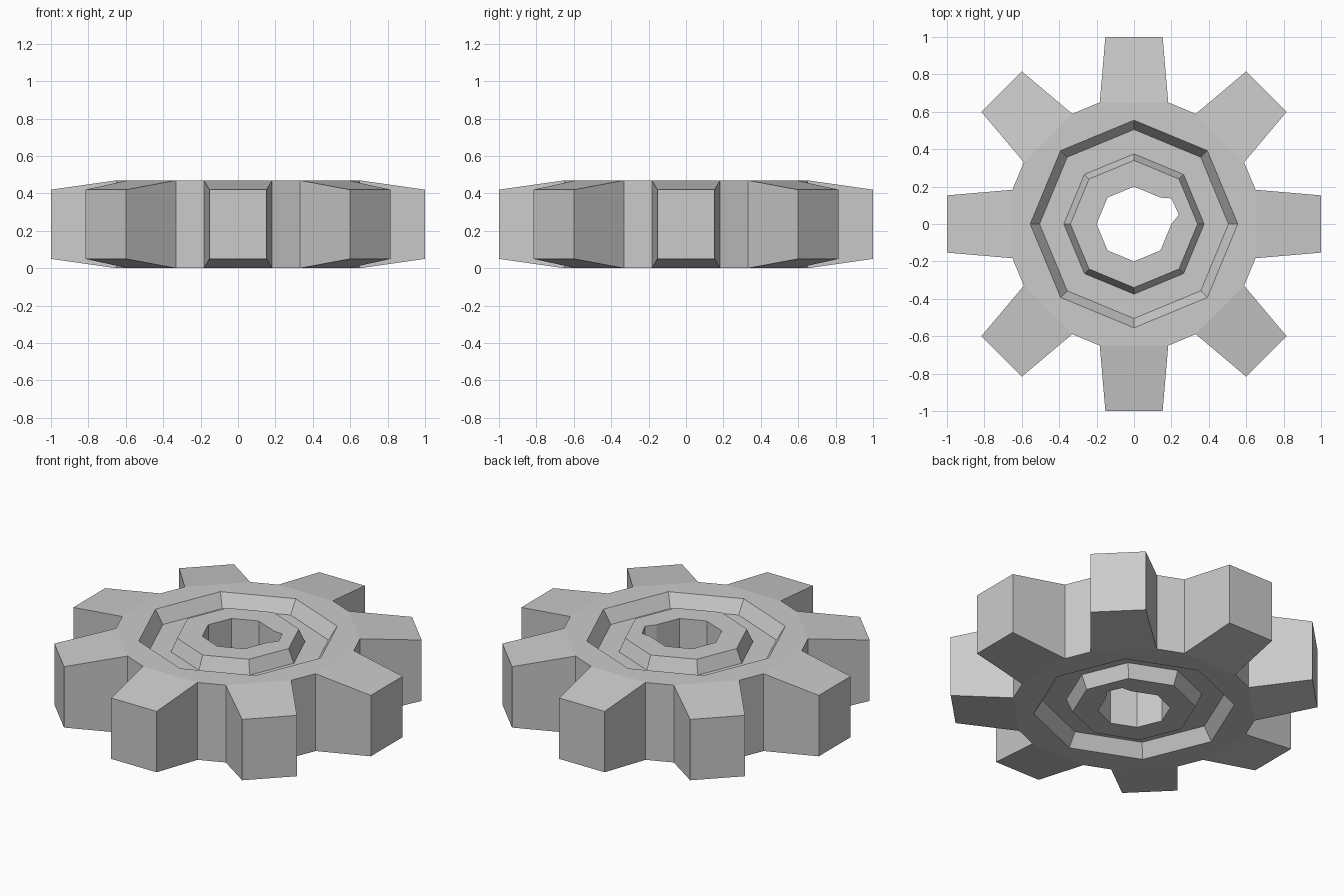
import bpy, bmesh
from math import cos, sin, pi
from mathutils import Vector, Matrix

if "Cube" in bpy.data.objects:
    bpy.data.objects.remove(bpy.data.objects["Cube"], do_unlink=True)

TEETH = 8
MID = 0.235          # half thickness of the body
TIP = 0.185          # half thickness at the tooth tips
GROOVE = 0.08        # depth of the ring groove
STEP = 2 * pi / TEETH

steel = bpy.data.materials.new("steel_grey")
steel.use_nodes = True
steel.diffuse_color = (0.6, 0.6, 0.6, 1)
steel.node_tree.nodes["Principled BSDF"].inputs["Base Color"].default_value = (0.6, 0.6, 0.6, 1)

bm = bmesh.new()


def turned(x, y, k):
    """Point on tooth k, where tooth 0 points along +x."""
    return (Matrix.Rotation(k * STEP, 2) @ Vector((x, y)))[:]


def octagon(radius):
    return [(radius * cos(k * STEP), radius * sin(k * STEP)) for k in range(TEETH)]


def ring(points, z):
    return [bm.verts.new((x, y, z + MID)) for x, y in points]


def bridge(a, b):
    for i in range(len(a)):
        j = (i + 1) % len(a)
        bm.faces.new((a[i], a[j], b[j], b[i]))


def flat_fill(outer, inner):
    """Flat face between two loops with different point counts."""
    edges = []
    for loop in (outer, inner):
        for i, v in enumerate(loop):
            w = loop[(i + 1) % len(loop)]
            edges.append(bm.edges.get((v, w)) or bm.edges.new((v, w)))
    bmesh.ops.triangle_fill(bm, edges=edges, use_beauty=True, normal=(0, 0, 1))


# Profiles: body corners, tooth tips and the bore with its key notch
roots = [turned(0.65, s * 0.183, k) for k in range(TEETH) for s in (-1, 1)]
tips = [turned(1.0, s * 0.153, k) for k in range(TEETH) for s in (-1, 1)]
bore = octagon(0.2)
bore[1:1] = [(0.24, 0.05), (0.2, 0.137)]

# Body faces, ring groove and hub on both sides
sides = []
for s in (1, -1):
    root = ring(roots, s * MID)
    tip = ring(tips, s * TIP)
    rim_top = ring(octagon(0.555), s * MID)
    rim_low = ring(octagon(0.505), s * (MID - GROOVE))
    hub_low = ring(octagon(0.375), s * (MID - GROOVE))
    hub_top = ring(octagon(0.34), s * MID)
    hole = ring(bore, s * MID)
    bridge(rim_top, rim_low)
    bridge(rim_low, hub_low)
    bridge(hub_low, hub_top)
    flat_fill(root, rim_top)
    flat_fill(hub_top, hole)
    sides.append((root, tip, hole))

(r1, t1, h1), (r2, t2, h2) = sides
bridge(h1, h2)

# Tapered teeth and the walls between them
for k in range(TEETH):
    a, b, c = 2 * k, 2 * k + 1, (2 * k + 2) % (2 * TEETH)
    bm.faces.new((r1[a], t1[a], t1[b], r1[b]))
    bm.faces.new((r2[a], t2[a], t2[b], r2[b]))
    bm.faces.new((t1[a], t1[b], t2[b], t2[a]))
    bm.faces.new((r1[a], t1[a], t2[a], r2[a]))
    bm.faces.new((r1[b], t1[b], t2[b], r2[b]))
    bm.faces.new((r1[b], r1[c], r2[c], r2[b]))

bmesh.ops.recalc_face_normals(bm, faces=bm.faces)
mesh = bpy.data.meshes.new("gear_wheel")
bm.to_mesh(mesh)
bm.free()
mesh.materials.append(steel)
gear = bpy.data.objects.new("gear_wheel", mesh)
bpy.context.collection.objects.link(gear)
